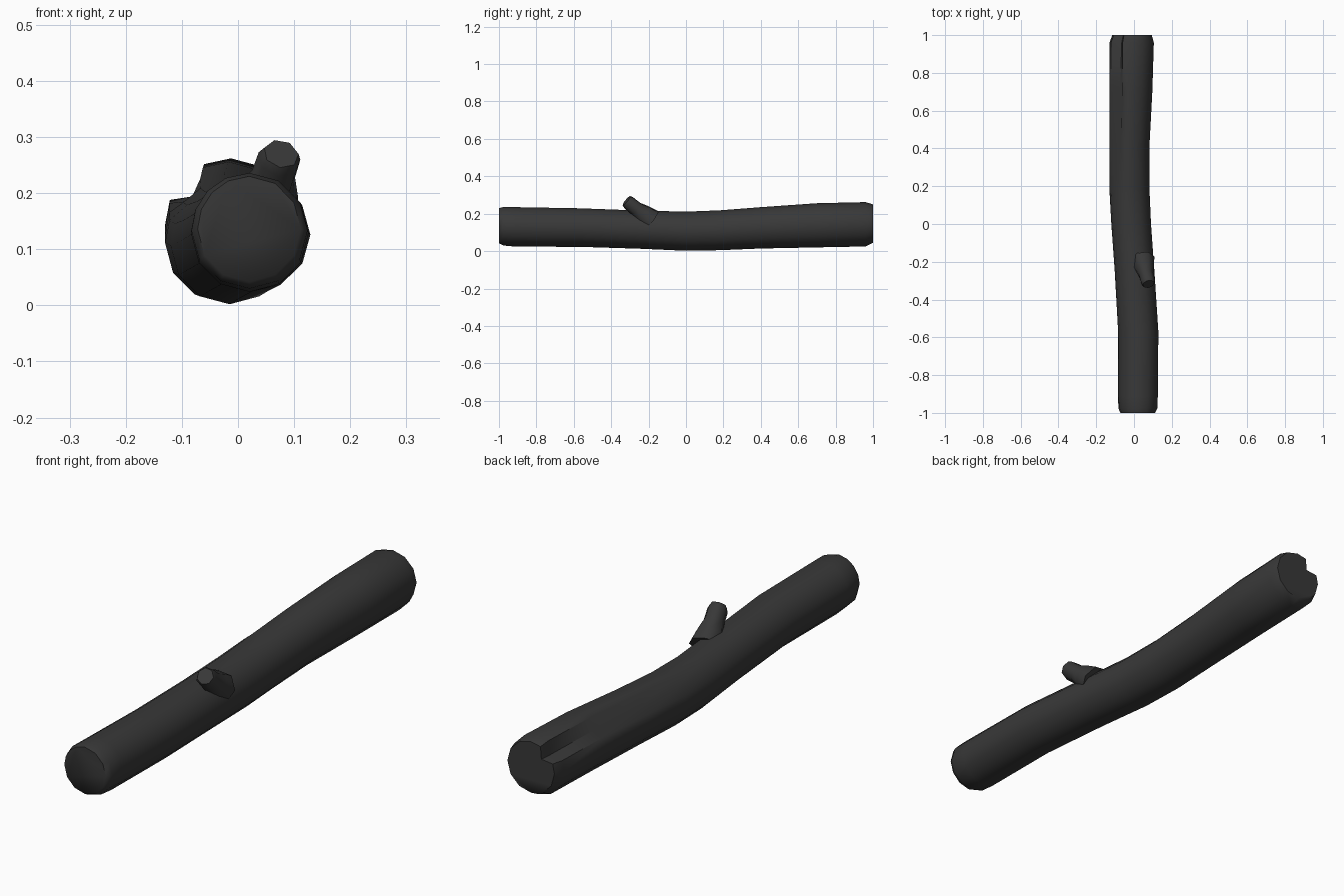
import bpy, bmesh, math
from mathutils import Vector

if "Cube" in bpy.data.objects:
    bpy.data.objects.remove(bpy.data.objects["Cube"])

bark = bpy.data.materials.new("dark_bark")
bark.diffuse_color = (0.04, 0.04, 0.04, 1)
bark.use_nodes = True
bark.node_tree.nodes["Principled BSDF"].inputs["Base Color"].default_value = bark.diffuse_color


def skin(name, rings):
    """Loft closed rings of points into a capped, smooth mesh."""
    bm = bmesh.new()
    loops = [[bm.verts.new(p) for p in ring] for ring in rings]
    for a, b in zip(loops, loops[1:]):
        n = len(a)
        for i in range(n):
            j = (i + 1) % n
            bm.faces.new((a[i], a[j], b[j], b[i]))
    bm.faces.new(loops[0][::-1])
    bm.faces.new(loops[-1])
    bmesh.ops.recalc_face_normals(bm, faces=bm.faces)
    mesh = bpy.data.meshes.new(name)
    bm.to_mesh(mesh)
    bm.free()
    mesh.materials.append(bark)
    obj = bpy.data.objects.new(name, mesh)
    bpy.context.collection.objects.link(obj)
    bpy.ops.object.select_all(action='DESELECT')
    obj.select_set(True)
    bpy.context.view_layer.objects.active = obj
    bpy.ops.object.shade_smooth_by_angle(angle=math.radians(65))
    return obj


# Trunk: y, x min, x max, z min, z max, depth of the split
sections = [
    (-1.00, -0.072, 0.112, 0.042, 0.230, 0),
    (-0.975, -0.083, 0.124, 0.030, 0.236, 0),
    (-0.91, -0.084, 0.126, 0.024, 0.235, 0),
    (-0.57, -0.084, 0.129, 0.023, 0.229, 0),
    (-0.25, -0.102, 0.108, 0.013, 0.217, 0),
    (0.00, -0.120, 0.090, 0.002, 0.211, 0),
    (0.18, -0.130, 0.082, 0.005, 0.218, 0.03),
    (0.40, -0.130, 0.081, 0.014, 0.235, 0.20),
    (0.70, -0.130, 0.097, 0.020, 0.256, 0.30),
    (0.96, -0.130, 0.105, 0.025, 0.262, 0.38),
    (1.00, -0.115, 0.094, 0.045, 0.250, 0.38),
]
angles = [0, 30, 60, 90, 114, 136, 158, 180, 210, 240, 270, 300, 330]
rings = []
for y, x0, x1, z0, z1, depth in sections:
    ring = []
    for a in angles:
        k = 1 - depth if a == 136 else 1
        t = math.radians(a)
        ring.append(((x0 + x1) / 2 + k * math.cos(t) * (x1 - x0) / 2, y,
                     (z0 + z1) / 2 + k * math.sin(t) * (z1 - z0) / 2))
    rings.append(ring)
skin("log_trunk", rings)

# Broken branch stub: flared base leaning forward, seven sides
start, end = Vector((0.042, -0.19, 0.165)), Vector((0.077, -0.318, 0.270))
turn = (end - start).to_track_quat('Z', 'Y')
stub = []
for f, r in [(0, 0.068), (0.3, 0.056), (0.6, 0.040), (0.9, 0.039), (1.0, 0.032)]:
    c = start.lerp(end, f)
    stub.append([c + turn @ Vector((r * math.cos(i * math.tau / 7),
                                    r * math.sin(i * math.tau / 7), 0))
                 for i in range(7)])
skin("branch_stub", stub)
